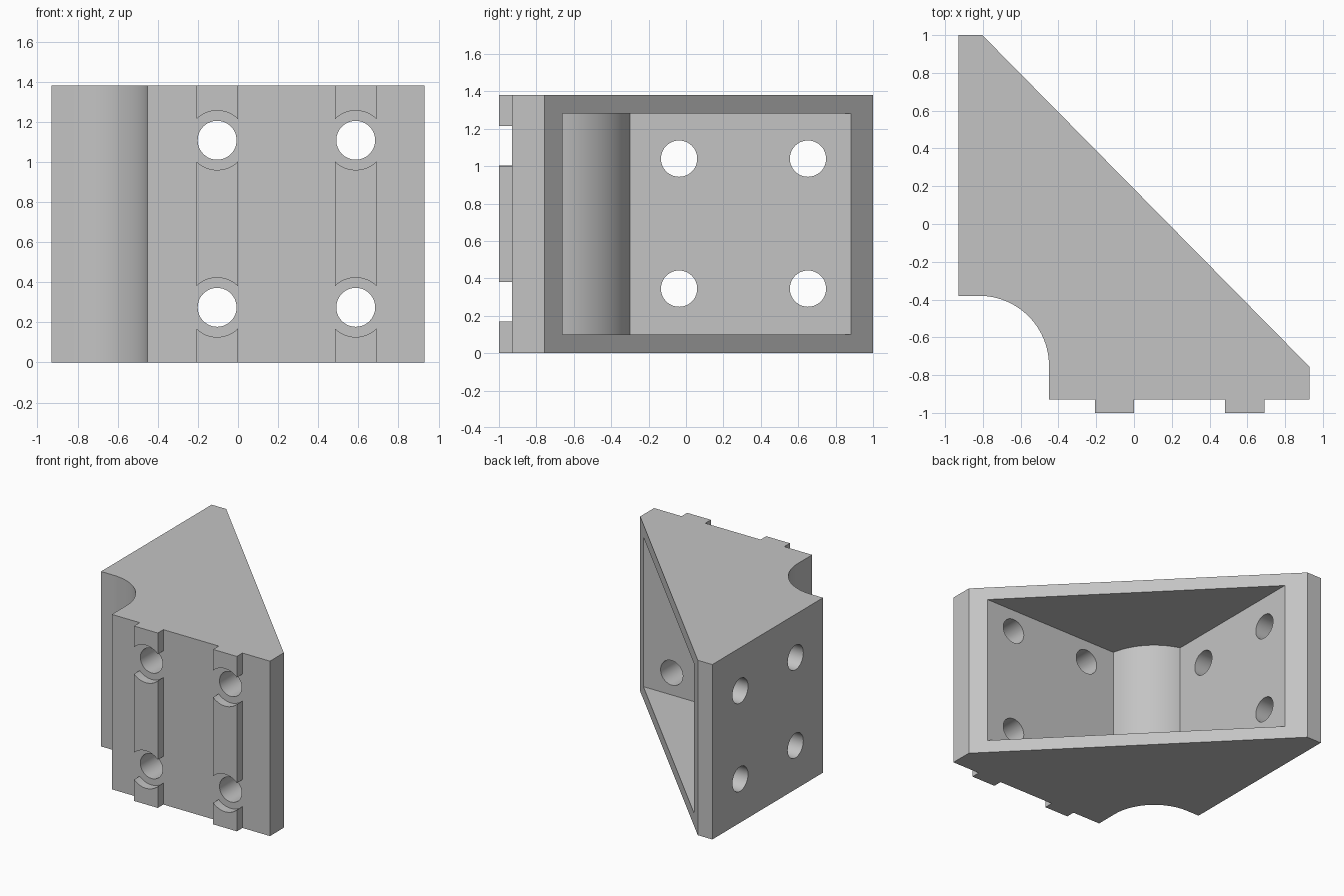
import bpy, bmesh
from math import sin, cos, pi, atan2, radians
from mathutils import Matrix, Vector

cube = bpy.data.objects.get("Cube")
if cube:
    bpy.data.objects.remove(cube)

HEIGHT, WALL = 1.38, 0.1
FRONT, RIB_FRONT, LEFT = -0.93, -1.0, -0.93
CENTRE, RADIUS = Vector((-0.82, -0.75)), 0.37
RIBS = [(-0.207, 0.0), (0.483, 0.69)]

grey = bpy.data.materials.new("plain grey")
grey.use_nodes = True
grey.diffuse_color = (0.55, 0.55, 0.55, 1)
grey.node_tree.nodes["Principled BSDF"].inputs["Base Color"].default_value = grey.diffuse_color


def finish(name, bm):
    bmesh.ops.recalc_face_normals(bm, faces=bm.faces)
    mesh = bpy.data.meshes.new(name)
    bm.to_mesh(mesh)
    bm.free()
    mesh.materials.append(grey)
    obj = bpy.data.objects.new(name, mesh)
    bpy.context.collection.objects.link(obj)
    return obj


def prism(name, outline, z0, z1):
    bm = bmesh.new()
    face = bm.faces.new([bm.verts.new((x, y, z0)) for x, y in outline])
    top = bmesh.ops.extrude_face_region(bm, geom=[face])["geom"]
    verts = [v for v in top if isinstance(v, bmesh.types.BMVert)]
    bmesh.ops.translate(bm, verts=verts, vec=(0, 0, z1 - z0))
    return finish(name, bm)


def arc(radius, start, end, steps=24):
    angles = [start + (end - start) * i / steps for i in range(steps + 1)]
    return [(CENTRE.x + radius * cos(a), CENTRE.y + radius * sin(a)) for a in angles]


def drills(name, starts, axis, radius, length):
    # Parallel cylinders that begin at each start point
    bm = bmesh.new()
    turn = Vector(axis).to_track_quat("Z", "Y").to_matrix().to_4x4()
    for start in starts:
        middle = Vector(start) + Vector(axis) * length / 2
        bmesh.ops.create_cone(bm, cap_ends=True, segments=48, radius1=radius, radius2=radius,
                              depth=length, matrix=Matrix.Translation(middle) @ turn)
    return finish(name, bm)


def cut(target, cutter):
    cutter.hide_render = True
    mod = target.modifiers.new("cut", "BOOLEAN")
    mod.operation, mod.solver, mod.object = "DIFFERENCE", "EXACT", cutter
    bpy.context.view_layer.objects.active = target
    bpy.ops.object.modifier_apply(modifier=mod.name)
    bpy.data.objects.remove(cutter)


# Wedge body with front ribs and a rounded corner relief
outline = [(LEFT, 1), (-0.803, 1), (0.93, -0.757), (0.93, FRONT)]
for x0, x1 in reversed(RIBS):
    outline += [(x1, FRONT), (x1, RIB_FRONT), (x0, RIB_FRONT), (x0, FRONT)]
outline += [(CENTRE.x + RADIUS, FRONT)] + arc(RADIUS, 0, pi / 2)
outline += [(LEFT, CENTRE.y + RADIUS)]
bracket = prism("corner_bracket", outline, 0, HEIGHT)

# Hollow opening through the sloped side, with a bulge around the relief
inner_x, inner_y, r = -0.688, -0.66, RADIUS + WALL
low = CENTRE.x + (r ** 2 - (inner_y - CENTRE.y) ** 2) ** 0.5
high = CENTRE.y + (r ** 2 - (inner_x - CENTRE.x) ** 2) ** 0.5
bulge = arc(r, atan2(inner_y - CENTRE.y, low - CENTRE.x), atan2(high - CENTRE.y, inner_x - CENTRE.x))
pocket = bulge + [(inner_x, 0.885), (0.3, 1.4), (1.4, 0.3), (0.834, inner_y)]
cut(bracket, prism("pocket_cutter", pocket, WALL, HEIGHT - WALL))

# Screw holes in both walls, with round clearances through the ribs
front_holes = [(x, -1.1, z) for x in (-0.104, 0.587) for z in (0.275, 1.108)]
side_holes = [(-1.1, y, z) for y in (-0.037, 0.652) for z in (0.345, 1.04)]
cut(bracket, drills("clearance_cutter", front_holes, (0, 1, 0), 0.148, 0.1695))
cut(bracket, drills("front_hole_cutter", front_holes, (0, 1, 0), 0.097, 0.6))
cut(bracket, drills("side_hole_cutter", side_holes, (1, 0, 0), 0.097, 0.6))

# Smooth curves, crisp corners
bpy.ops.object.select_all(action="DESELECT")
bracket.select_set(True)
bpy.context.view_layer.objects.active = bracket
bpy.ops.object.shade_smooth_by_angle(angle=radians(25))
